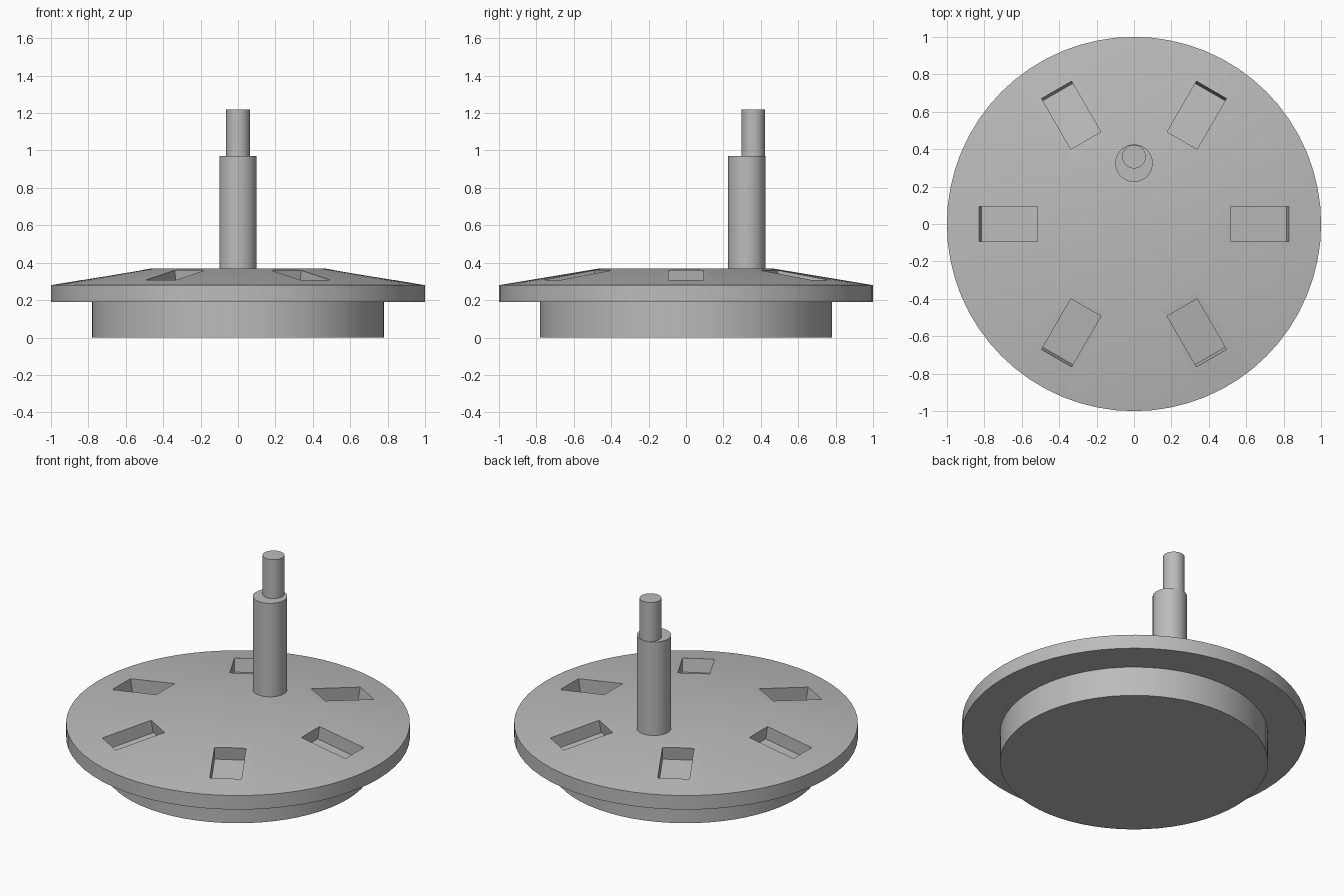
import bpy, math
from mathutils import Matrix, Vector

if "Cube" in bpy.data.objects:
    bpy.data.objects.remove(bpy.data.objects["Cube"], do_unlink=True)

grey = bpy.data.materials.new("plain grey")
grey.use_nodes = True
colour = (0.5, 0.5, 0.5, 1)
grey.diffuse_color = colour
grey.node_tree.nodes["Principled BSDF"].inputs["Base Color"].default_value = colour


def lathe(name, profile, x=0, y=0, segments=64):
    """Solid turned from (radius, height) points, capped at both ends."""
    verts, faces = [], []
    for r, z in profile:
        for i in range(segments):
            a = math.tau * i / segments
            verts.append((x + r * math.cos(a), y + r * math.sin(a), z))
    for k in range(len(profile) - 1):
        for i in range(segments):
            j = (i + 1) % segments
            a, b = k * segments, (k + 1) * segments
            faces.append((a + i, a + j, b + j, b + i))
    faces.append(tuple(reversed(range(segments))))
    faces.append(tuple(range(len(verts) - segments, len(verts))))
    mesh = bpy.data.meshes.new(name)
    mesh.from_pydata(verts, [], faces)
    mesh.materials.append(grey)
    obj = bpy.data.objects.new(name, mesh)
    bpy.context.collection.objects.link(obj)
    return obj


def smooth(obj):
    bpy.ops.object.select_all(action="DESELECT")
    obj.select_set(True)
    bpy.context.view_layer.objects.active = obj
    bpy.ops.object.shade_smooth_by_angle(angle=math.radians(30))


# Stepped disc with a shallow conical top
rim_r, rim_z, top_r, top_z = 1.0, 0.28, 0.46, 0.37
disc = lathe("disc", [(0.78, 0), (0.78, 0.19), (rim_r, 0.19), (rim_r, rim_z), (top_r, top_z)])

# Six rectangular pockets sunk square to the sloping top
slope = math.atan2(top_z - rim_z, rim_r - top_r)
inner, outer, width, depth = 0.515, 0.828, 0.185, 0.085
mid = (inner + outer) / 2
mid_z = top_z - (mid - top_r) * math.tan(slope)
length = (outer - inner) / math.cos(slope)
for i in range(6):
    bpy.ops.mesh.primitive_cube_add(size=1)
    cutter = bpy.context.object
    cutter.name = f"pocket_cutter_{i + 1}"
    cutter.data.materials.append(grey)
    cutter.matrix_world = (Matrix.Rotation(i * math.tau / 6, 4, "Z")
                           @ Matrix.Translation((mid, 0, mid_z))
                           @ Matrix.Rotation(slope, 4, "Y")
                           @ Matrix.Diagonal(Vector((length, width, depth * 2, 1))))
    mod = disc.modifiers.new("pocket", "BOOLEAN")
    mod.operation, mod.solver, mod.object = "DIFFERENCE", "EXACT", cutter
    bpy.ops.object.select_all(action="DESELECT")
    disc.select_set(True)
    bpy.context.view_layer.objects.active = disc
    bpy.ops.object.modifier_apply(modifier=mod.name)
    bpy.data.objects.remove(cutter, do_unlink=True)
smooth(disc)

# Upright post with an offset pin on top
smooth(lathe("post", [(0.1, 0.36), (0.1, 0.97)], y=0.325))
smooth(lathe("pin", [(0.063, 0.96), (0.063, 1.22)], y=0.36))
